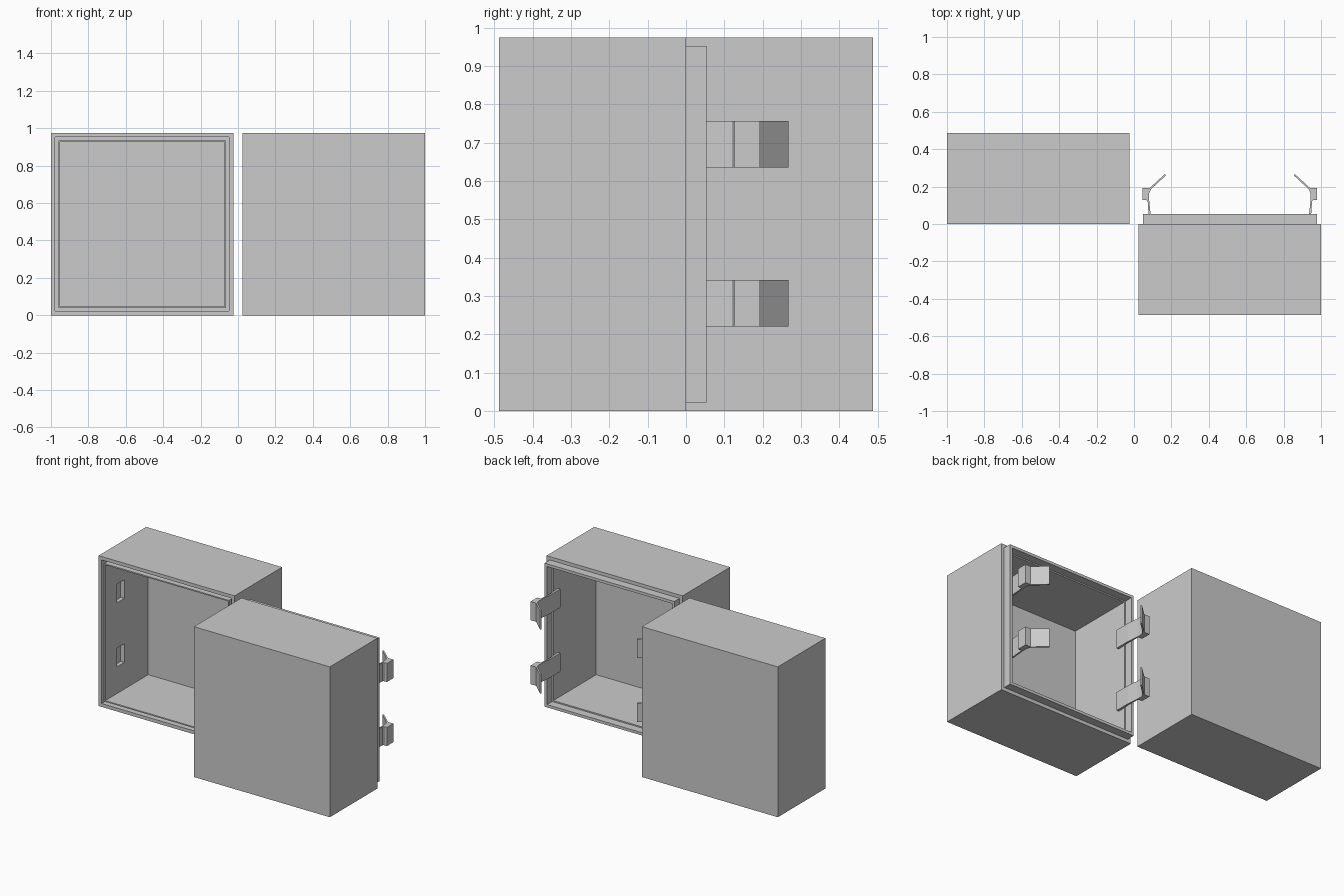
import bpy, bmesh

old = bpy.data.objects.get("Cube")
if old:
    bpy.data.objects.remove(old, do_unlink=True)

SIZE, DEPTH, WALL = 0.975, 0.4875, 0.048
GROOVE_OUT, GROOVE_IN = 0.022, 0.040
LIP = 0.053
CLIP_Z = [(0.221, 0.342), (0.636, 0.757)]
X_SHELL, X_COVER = -1.0, 0.025

grey = bpy.data.materials.new("light grey plastic")
grey.use_nodes = True
COLOUR = (0.6, 0.6, 0.6, 1)
grey.diffuse_color = COLOUR
grey.node_tree.nodes["Principled BSDF"].inputs["Base Color"].default_value = COLOUR


def finish(name, bm):
    bmesh.ops.recalc_face_normals(bm, faces=bm.faces)
    mesh = bpy.data.meshes.new(name)
    bm.to_mesh(mesh)
    bm.free()
    mesh.materials.append(grey)
    ob = bpy.data.objects.new(name, mesh)
    bpy.context.collection.objects.link(ob)
    return ob


def nested_rings(name, x0, rings, close):
    """Skin square loops given as (inset, y); cap both ends or join them."""
    bm = bmesh.new()
    loops = []
    for inset, y in rings:
        a, b = inset, SIZE - inset
        loops.append([bm.verts.new((x0 + x, y, z))
                      for x, z in ((a, a), (b, a), (b, b), (a, b))])
    pairs = list(zip(loops, loops[1:]))
    if close:
        pairs.append((loops[-1], loops[0]))
    else:
        bm.faces.new(loops[0])
        bm.faces.new(loops[-1])
    for p, q in pairs:
        for i in range(4):
            j = (i + 1) % 4
            bm.faces.new((p[i], p[j], q[j], q[i]))
    return finish(name, bm)


def box(name, lo, hi):
    bm = bmesh.new()
    bmesh.ops.create_cube(bm, size=1)
    for v in bm.verts:
        v.co = [(l + h) / 2 + c * (h - l) for l, h, c in zip(lo, hi, v.co)]
    return finish(name, bm)


# Rear shell with a groove in its rim
shell = nested_rings("rear_shell", X_SHELL, [
    (0, DEPTH), (0, 0), (GROOVE_OUT, 0), (GROOVE_OUT, 0.056),
    (GROOVE_IN, 0.056), (GROOVE_IN, 0), (WALL, 0), (WALL, DEPTH - WALL)], False)

# Blind latch pockets in both side walls of the shell
for side, inset in (("right", 0.022), ("left", SIZE - WALL - 0.005)):
    for level, (z0, z1) in zip(("lower", "upper"), CLIP_Z):
        x = X_SHELL + inset
        cutter = box(f"pocket_cutter_{side}_{level}",
                     (x, 0.12, z0), (x + 0.031, 0.195, z1))
        cutter.hide_render = True
        cutter.hide_viewport = True
        cut = shell.modifiers.new("pocket", 'BOOLEAN')
        cut.object = cutter
        cut.solver = 'EXACT'
# Bake the pockets, then drop the cutters
bpy.context.view_layer.update()
graph = bpy.context.evaluated_depsgraph_get()
baked = bpy.data.meshes.new_from_object(shell.evaluated_get(graph))
shell.modifiers.clear()
shell.data = baked
for ob in list(bpy.data.objects):
    if ob.name.startswith("pocket_cutter"):
        bpy.data.objects.remove(ob, do_unlink=True)

# Front cover and its raised lip
nested_rings("front_cover", X_COVER, [
    (0, -DEPTH), (0, 0), (WALL, 0), (WALL, WALL - DEPTH)], False)
nested_rings("cover_lip", X_COVER, [
    (GROOVE_OUT, 0), (GROOVE_OUT, LIP), (GROOVE_IN, LIP), (GROOVE_IN, 0)], True)

# Spring clips: (inset from the side, y), hook outward and bent finger tab
CLIP = [(0.047, -0.05), (0.053, 0.05), (0.048, 0.122), (0.042, 0.127),
        (0.021, 0.127), (0.021, 0.193), (0.059, 0.193), (0.140, 0.267),
        (0.146, 0.260), (0.066, 0.186), (0.056, 0.165), (0.056, 0.127),
        (0.064, 0.05), (0.064, -0.05)]
for side in ("right", "left"):
    for level, (z0, z1) in zip(("lower", "upper"), CLIP_Z):
        bm = bmesh.new()
        verts = [bm.verts.new((X_COVER + (d if side == "right" else SIZE - d), y, z0))
                 for d, y in CLIP]
        face = bm.faces.new(verts)
        out = bmesh.ops.extrude_face_region(bm, geom=[face])
        bmesh.ops.translate(bm, vec=(0, 0, z1 - z0), verts=[
            g for g in out["geom"] if isinstance(g, bmesh.types.BMVert)])
        finish(f"{side}_{level}_clip", bm)
